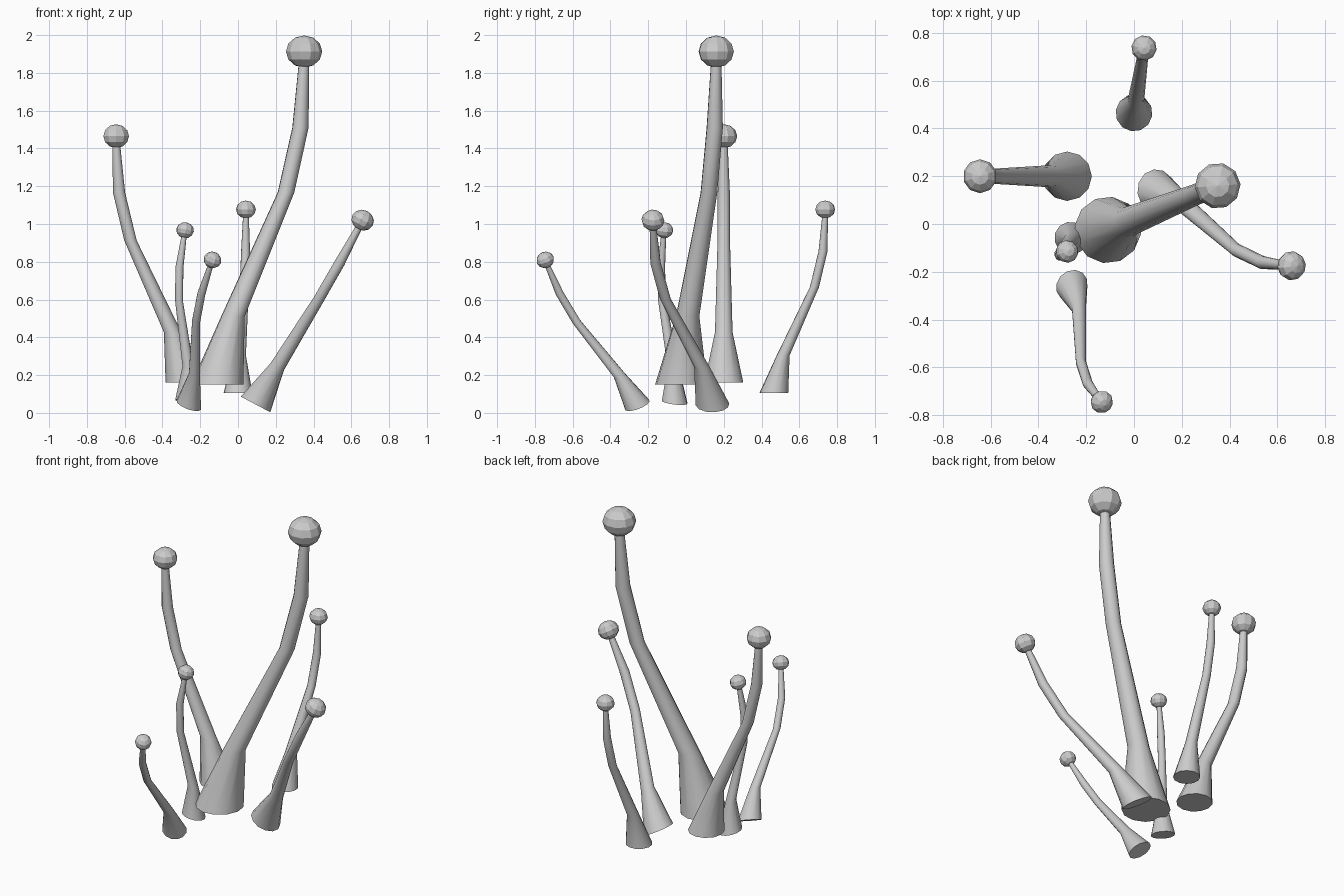
import bpy, bmesh, math
from mathutils import Vector, Matrix

if "Cube" in bpy.data.objects:
    bpy.data.objects.remove(bpy.data.objects["Cube"])

# shared stalk template, for unit height: (sideways lean, height, radius)
RINGS = [(0.0, 0.0, 0.0755), (0.048, 0.195, 0.034), (0.211, 0.55, 0.024),
         (0.255, 0.735, 0.0235), (0.266, 0.925, 0.015)]
BALL_LEAN, BALL_HEIGHT, BALL_R, BALL_RZ = 0.266, 0.953, 0.052, 0.046
SIDES = 12


def finish(bm, name, smooth):
    bmesh.ops.recalc_face_normals(bm, faces=bm.faces[:])
    mesh = bpy.data.meshes.new(name)
    bm.to_mesh(mesh)
    bm.free()
    obj = bpy.data.objects.new(name, mesh)
    bpy.context.collection.objects.link(obj)
    if smooth:
        bpy.ops.object.select_all(action='DESELECT')
        obj.select_set(True)
        bpy.context.view_layer.objects.active = obj
        bpy.ops.object.shade_smooth_by_angle(angle=math.radians(35))


def frame(base, tip, hint):
    """Place the template so its foot is at base, its ball at tip, its axis near hint."""
    base, d, hint = Vector(base), Vector(tip) - Vector(base), Vector(hint)
    e = d.normalized()
    w = (hint - e * hint.dot(e)).normalized()
    t = math.atan2(BALL_LEAN, BALL_HEIGHT)
    up = e * math.cos(t) + w * math.sin(t)
    lean = e * math.sin(t) - w * math.cos(t)
    side = up.cross(lean)
    scale = d.length / math.hypot(BALL_LEAN, BALL_HEIGHT)
    rot = Matrix((lean, side, up)).transposed().to_4x4()
    return Matrix.Translation(base) @ rot @ Matrix.Scale(scale, 4)


def stalk(name, base, tip, hint):
    m = frame(base, tip, hint)
    # tapering bent stem
    bm = bmesh.new()
    loops = []
    for x, z, r in RINGS:
        angles = [2 * math.pi * i / SIDES for i in range(SIDES)]
        loops.append([bm.verts.new(m @ Vector((x + r * math.cos(a), r * math.sin(a), z)))
                      for a in angles])
    for a, b in zip(loops, loops[1:]):
        for i in range(SIDES):
            j = (i + 1) % SIDES
            bm.faces.new((a[i], a[j], b[j], b[i]))
    bm.faces.new(loops[0][::-1])
    bm.faces.new(loops[-1])
    finish(bm, name + "_stem", True)
    # faceted, slightly flattened ball
    bm = bmesh.new()
    local = Matrix.Translation((BALL_LEAN, 0, BALL_HEIGHT)) @ Matrix.Diagonal((BALL_R, BALL_R, BALL_RZ, 1))
    bmesh.ops.create_uvsphere(bm, u_segments=10, v_segments=6, radius=1, matrix=m @ local)
    finish(bm, name + "_ball", False)


# foot centre, ball centre, axis direction
STALKS = {
    "tall": ((-0.11, -0.025, 0.15), (0.35, 0.16, 1.913), (0, 0, 1)),
    "left": ((-0.28, 0.20, 0.16), (-0.645, 0.20, 1.465), (0, 0, 1)),
    "back": ((0.0, 0.465, 0.105), (0.042, 0.737, 1.077), (0, 0, 1)),
    "right": ((0.093, 0.14, 0.045), (0.66, -0.175, 1.02), (0.53, 0, 1)),
    "front": ((-0.26, -0.258, 0.042), (-0.135, -0.745, 0.81), (0.35, -0.40, 1)),
    "small": ((-0.265, -0.06, 0.057), (-0.28, -0.115, 0.967), (0.19, 0.12, 1)),
}
for name, (base, tip, hint) in STALKS.items():
    stalk(name, base, tip, hint)
